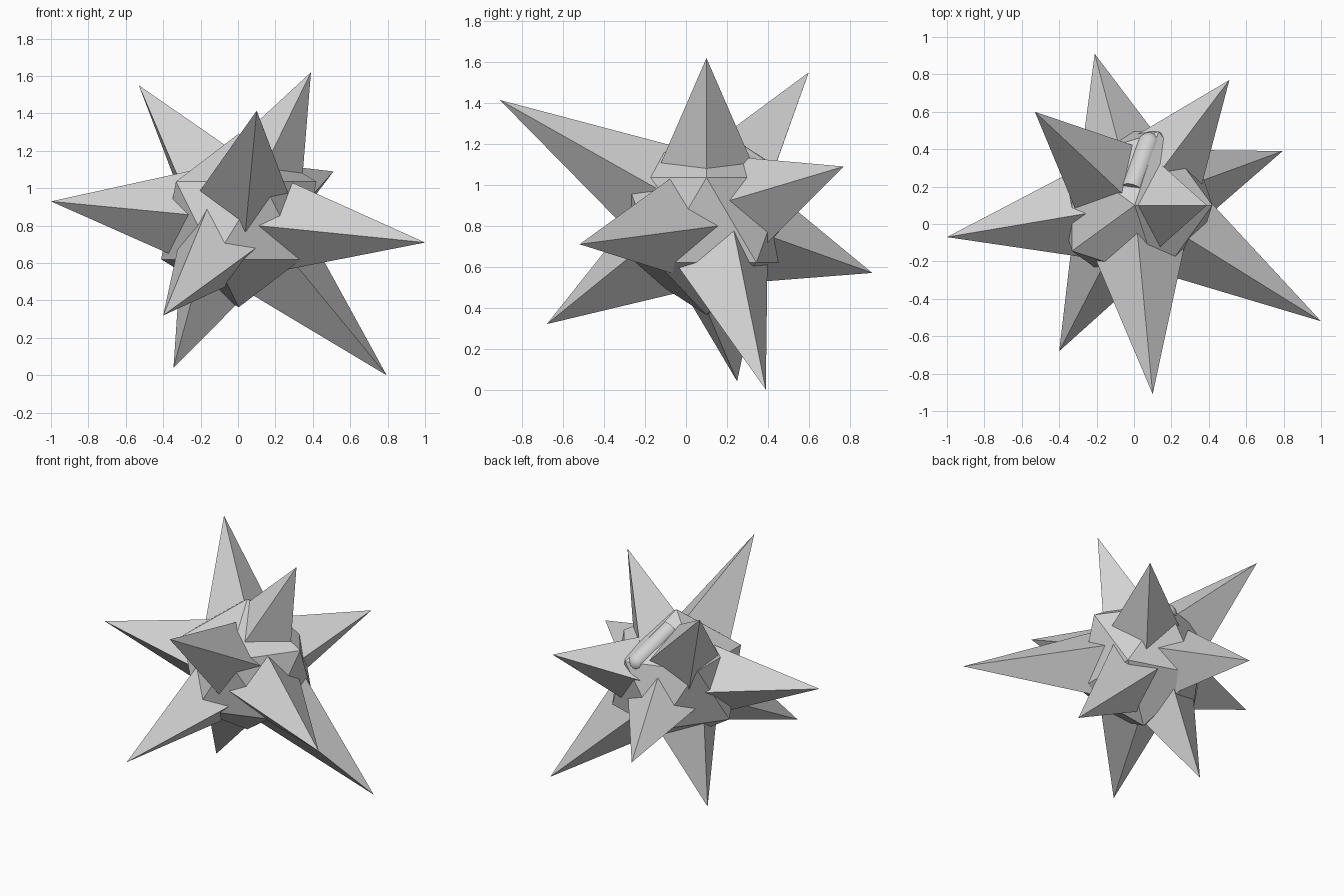
import bpy
from mathutils import Vector

if "Cube" in bpy.data.objects:
    bpy.data.objects.remove(bpy.data.objects["Cube"])

CENTRE = Vector((0.004, 0.10, 0.828))
CORE_RADIUS = 0.464
BASE_OFFSET = 0.20     # distance of each spike base from the centre
BASE_RADIUS = 0.266

grey = bpy.data.materials.new("light_grey")
grey.diffuse_color = (0.65, 0.65, 0.65, 1)
grey.use_nodes = True
grey.node_tree.nodes["Principled BSDF"].inputs["Base Color"].default_value = grey.diffuse_color


def finish(name):
    obj = bpy.context.object
    obj.name = name
    obj.data.materials.append(grey)
    return obj


# Faceted core: plain icosahedron
bpy.ops.mesh.primitive_ico_sphere_add(subdivisions=1, radius=CORE_RADIUS, location=CENTRE)
finish("core")

# Four-sided spikes pointing out from the centre
tips = {
    "left_spike": (-1.0, -0.07, 0.93),
    "upper_back_left_spike": (-0.53, 0.60, 1.55),
    "top_spike": (0.39, 0.10, 1.62),
    "upper_front_spike": (0.10, -0.91, 1.415),
    "back_right_spike": (0.51, 0.77, 1.09),
    "front_right_spike": (1.0, -0.52, 0.71),
    "lower_right_spike": (0.795, 0.39, 0.0),
    "lower_front_left_spike": (-0.40, -0.68, 0.32),
    "bottom_spike": (-0.345, 0.25, 0.04),
    "back_spike": (-0.21, 0.91, 0.57),
}
for name, tip in tips.items():
    axis = Vector(tip) - CENTRE
    length = axis.length
    axis.normalize()
    bpy.ops.mesh.primitive_cone_add(
        vertices=4, radius1=BASE_RADIUS, radius2=0, depth=length - BASE_OFFSET,
        location=CENTRE + axis * (length + BASE_OFFSET) / 2,
        rotation=axis.to_track_quat('Z', 'Y').to_euler())
    finish(name)

# Small rounded ridge sunk into the upper back edge of the core
start, end = Vector((-0.01, 0.18, 1.19)), Vector((0.08, 0.43, 1.025))
run = end - start
bpy.ops.mesh.primitive_cylinder_add(
    vertices=24, radius=0.06, depth=run.length, location=(start + end) / 2,
    rotation=run.to_track_quat('Z', 'Y').to_euler())
finish("ridge")
bpy.ops.object.shade_smooth_by_angle()
bpy.ops.mesh.primitive_uv_sphere_add(segments=24, ring_count=12, radius=0.06, location=end)
finish("ridge_end")
bpy.ops.object.shade_smooth_by_angle()
